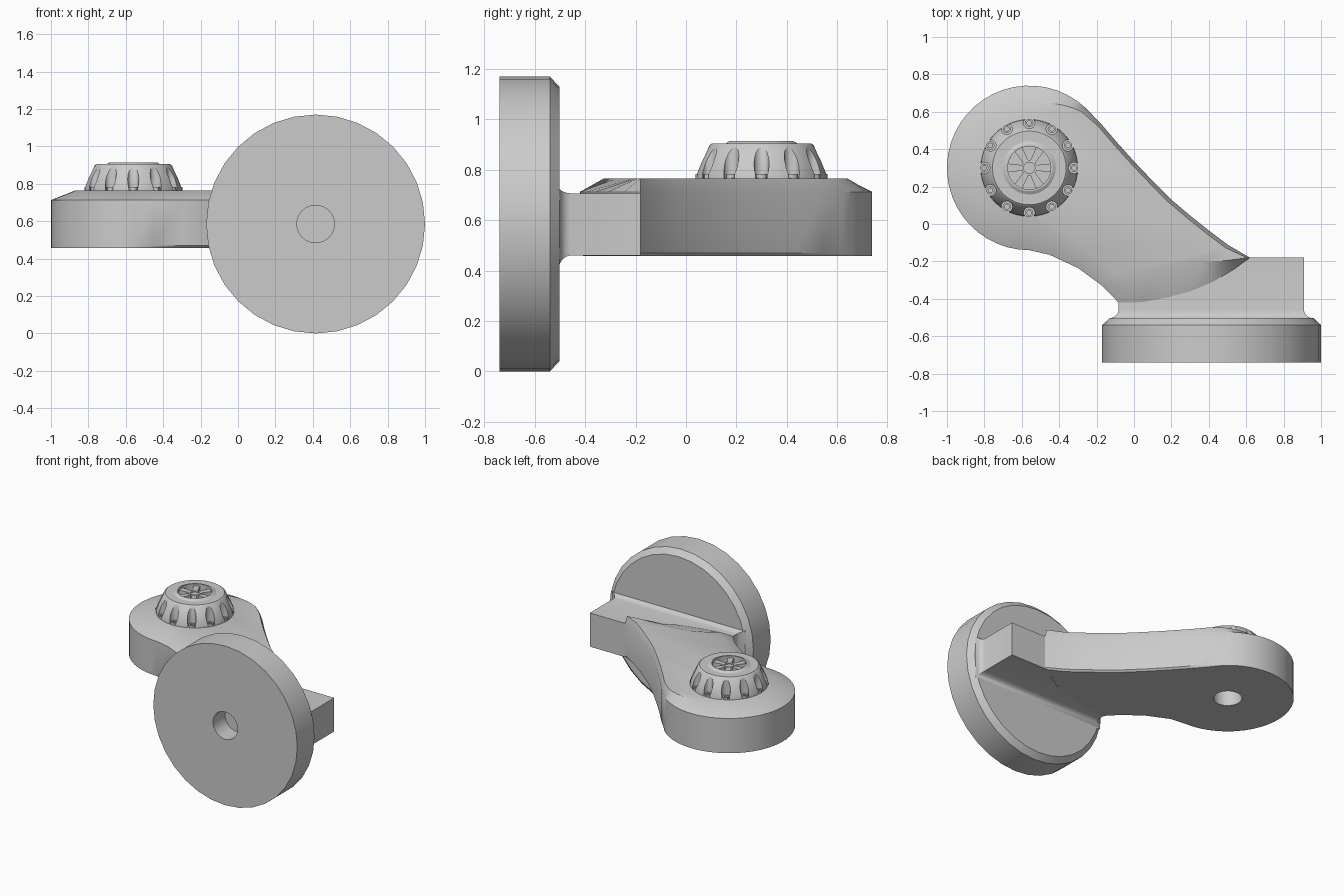
import bpy, bmesh
from math import sin, cos, pi, radians
from mathutils import Vector

cube = bpy.data.objects.get("Cube")
if cube:
    bpy.data.objects.remove(cube)

grey = bpy.data.materials.new("light grey plastic")
grey.use_nodes = True
colour = (0.6, 0.6, 0.6, 1)
grey.diffuse_color = colour
grey.node_tree.nodes["Principled BSDF"].inputs["Base Color"].default_value = colour


def loft(name, rings, smooth=True):
    """Skin equal-length rings of points and cap both ends."""
    bm = bmesh.new()
    loops = [[bm.verts.new(p) for p in ring] for ring in rings]
    for a, b in zip(loops, loops[1:]):
        for i in range(len(a)):
            j = (i + 1) % len(a)
            bm.faces.new((a[i], a[j], b[j], b[i]))
    bm.faces.new(loops[0])
    bm.faces.new(loops[-1])
    bmesh.ops.recalc_face_normals(bm, faces=bm.faces)
    mesh = bpy.data.meshes.new(name)
    bm.to_mesh(mesh)
    bm.free()
    obj = bpy.data.objects.new(name, mesh)
    bpy.context.collection.objects.link(obj)
    mesh.materials.append(grey)
    if smooth:
        shade(obj)
    return obj


def shade(obj):
    bpy.ops.object.select_all(action='DESELECT')
    obj.select_set(True)
    bpy.context.view_layer.objects.active = obj
    bpy.ops.object.shade_smooth_by_angle(angle=radians(30))


def lathe(name, centre, profile, sides, axis='Z'):
    """Turned solid from (radius, position along axis) pairs."""
    def point(r, h, i):
        a = 2 * pi * i / sides
        u, v = centre[0] + r * cos(a), centre[1] + r * sin(a)
        return (u, v, h) if axis == 'Z' else (u, h, v)
    return loft(name, [[point(r, h, i) for i in range(sides)] for r, h in profile])


def cut(obj, cutters):
    """Subtract the cutters and delete them."""
    for c in cutters:
        mod = obj.modifiers.new("cut", 'BOOLEAN')
        mod.operation, mod.solver, mod.object = 'DIFFERENCE', 'EXACT', c
        bpy.context.view_layer.objects.active = obj
        bpy.ops.object.modifier_apply(modifier=mod.name)
        bpy.data.objects.remove(c)
    shade(obj)


def inset(points, amounts):
    """Move each point of a counter-clockwise outline inward."""
    out = []
    for i, p in enumerate(points):
        before = (p - points[i - 1]).normalized()
        after = (points[(i + 1) % len(points)] - p).normalized()
        t = (before + after).normalized()
        out.append(p + Vector((-t.y, t.x)) * amounts[i])
    return out


def at(points, z):
    return [(p.x, p.y, z) for p in points]


# Mounting disc with chamfered back rim and blind hole in front
disc = lathe("mounting_disc", (0.415, 0.585),
             [(0.585, -0.74), (0.585, -0.54), (0.545, -0.503)], 32, 'Y')
cut(disc, [lathe("disc_hole", (0.415, 0.585), [(0.1, -0.8), (0.1, -0.6)], 32, 'Y')])

# Rectangular foot flaring into the disc
flare = [(-0.18, 0), (-0.46, 0), (-0.475, 0.004), (-0.488, 0.013),
         (-0.498, 0.026), (-0.505, 0.045)]
loft("arm_foot", [[(-0.083 - d, y, 0.46 - d), (0.908 + d, y, 0.46 - d),
                   (0.908 + d, y, 0.707 + d * 0.5), (-0.083 - d, y, 0.707 + d * 0.5)]
                  for y, d in flare])

# Arm outline: round head, left neck edge, foot crescent, back neck edge
hub = Vector((-0.56, 0.30))
outline, top_in, low_in = [], [], []
for k in range(30):
    a = radians(47 + k * 223 / 29)
    outline.append(hub + 0.44 * Vector((cos(a), sin(a))))
    top_in.append(min(0.13, 0.03 + 0.015 * k))
    low_in.append(0)
edges = [(-0.45, -0.165, 0.12), (-0.3, -0.235, 0.11), (-0.17, -0.33, 0.09),
         (-0.083, -0.42, 0.1), (0.04, -0.418, 0.14), (0.17, -0.395, 0.17),
         (0.3, -0.36, 0.16), (0.42, -0.31, 0.12), (0.53, -0.245, 0.06),
         (0.62, -0.18, 0.015), (0.5, -0.11, 0.02), (0.4, -0.035, 0.02),
         (0.3, 0.045, 0.02), (0.2, 0.13, 0.02), (0.1, 0.23, 0.02),
         (0.0, 0.335, 0.02), (-0.09, 0.435, 0.02), (-0.18, 0.54, 0.02)]
for x, y, d in edges:
    outline.append(Vector((x, y)))
    top_in.append(d)
    low_in.append(0.012)
arm = loft("arm", [at(inset(outline, low_in), 0.458), at(outline, 0.47),
                   at(outline, 0.713), at(inset(outline, top_in), 0.765)])
cut(arm, [lathe("arm_hole", hub, [(0.095, 0.4), (0.095, 0.66)], 32)])

# Fluted knob with recessed top
knob = lathe("knob", hub, [(0.26, 0.76), (0.258, 0.785), (0.24, 0.83),
                           (0.207, 0.897), (0.197, 0.905)], 48)
cutters = [lathe("recess", hub, [(0.142, 0.855), (0.142, 1)], 48)]
spots = [hub + 0.24 * Vector((cos(k * pi / 6), sin(k * pi / 6))) for k in range(12)]
for s in spots:
    cutters.append(lathe("flute", s, [(0.03, 0.767), (0.03, 1)], 16))
cut(knob, cutters)

# Small socket bolts in the flutes
for s in spots:
    lathe("knob_bolt", s, [(0.022, 0.76), (0.022, 0.783), (0.012, 0.783),
                           (0.012, 0.772)], 12)

# Spoked wheel inside the recess
lathe("wheel_hub", hub, [(0.042, 0.85), (0.042, 0.903), (0.03, 0.903), (0.03, 0.893)], 24)
rim = lathe("wheel_rim", hub, [(0.142, 0.85), (0.142, 0.905), (0.125, 0.915)], 48)
cut(rim, [lathe("rim_opening", hub, [(0.115, 0.8), (0.115, 1)], 48)])
for k in range(6):
    d = Vector((cos(k * pi / 3), sin(k * pi / 3)))
    n = Vector((-d.y, d.x))
    corners = [hub + d * 0.03 - n * 0.014, hub + d * 0.122 - n * 0.024,
               hub + d * 0.122 + n * 0.024, hub + d * 0.03 + n * 0.014]
    loft("wheel_spoke", [at(corners, 0.85), at(corners, 0.9)], False)
